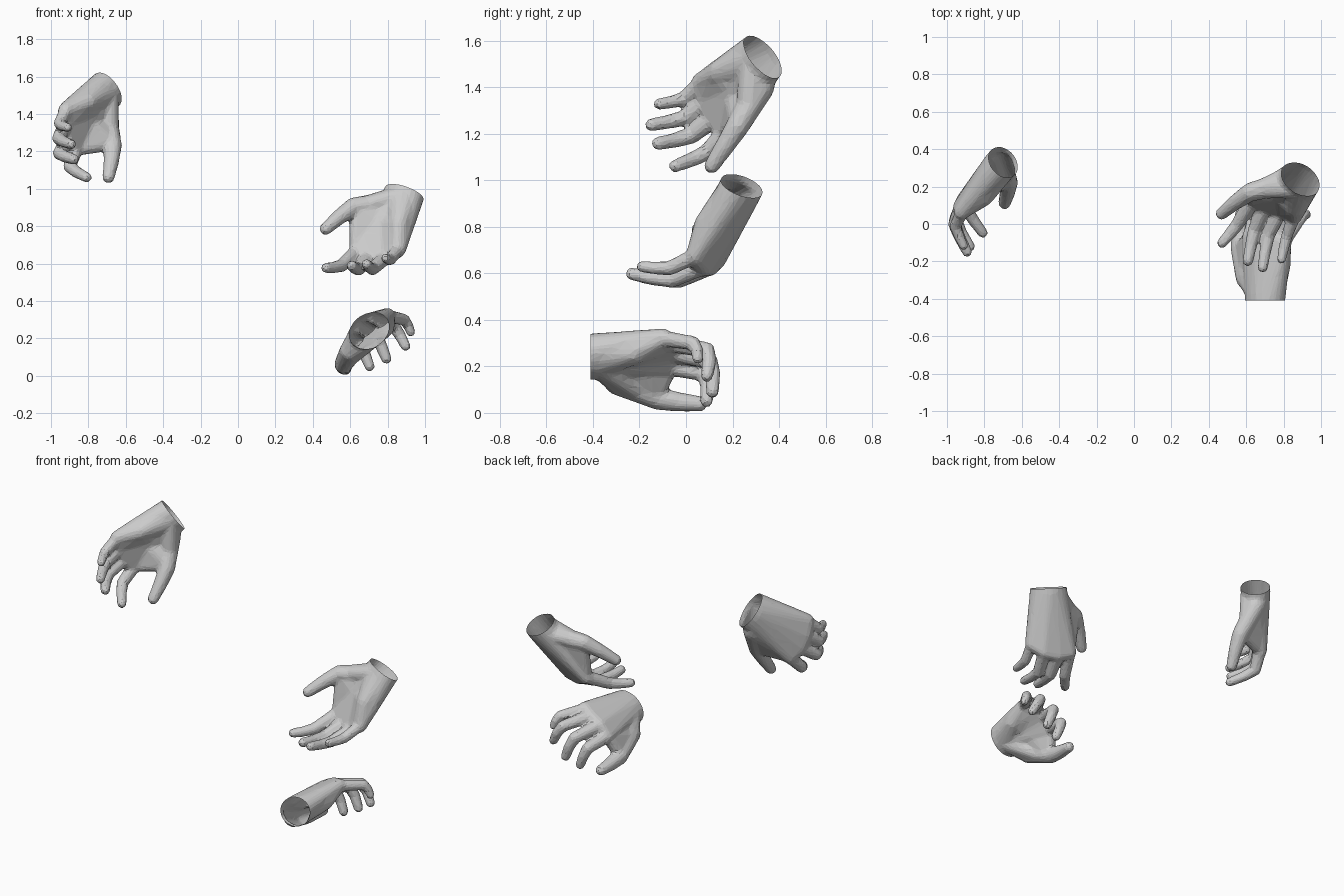
import bpy, bmesh, math
from mathutils import Vector as V

if "Cube" in bpy.data.objects:
    bpy.data.objects.remove(bpy.data.objects["Cube"])

GOLD = math.pi * (3 - math.sqrt(5))


def ball(c, r, n=48):
    """Points spread over a sphere."""
    pts = []
    for i in range(n):
        z = 1 - 2 * (i + 0.5) / n
        s = math.sqrt(1 - z * z)
        pts.append(c + r * V((s * math.cos(GOLD * i), s * math.sin(GOLD * i), z)))
    return pts


def add_hull(target, pts):
    """Append the convex hull of some points to the target bmesh."""
    bm = bmesh.new()
    for p in pts:
        bm.verts.new(p)
    bmesh.ops.convex_hull(bm, input=bm.verts[:])
    bmesh.ops.delete(bm, geom=[v for v in bm.verts if not v.link_faces], context='VERTS')
    bmesh.ops.recalc_face_normals(bm, faces=bm.faces[:])
    me = bpy.data.meshes.new("hull")
    bm.to_mesh(me)
    bm.free()
    target.from_mesh(me)
    bpy.data.meshes.remove(me)


def add_digit(bm, root, joint, tip, r0, r1):
    """Tapered, bent finger through root, middle joint and tip."""
    tip = tip - (tip - joint).normalized() * r1 * 0.6
    bend = joint - (root + tip) / 2
    last = joint.lerp(tip, 0.5) + bend * 0.12
    path = [root, joint, last, tip]
    radii = [r0, r0 * 0.6 + r1 * 0.4, r0 * 0.3 + r1 * 0.7, r1]
    for i in range(3):
        add_hull(bm, ball(path[i], radii[i]) + ball(path[i + 1], radii[i + 1]))


def make_hand(name, wrist, thumb, fingers, cut=None):
    wrist = V(wrist)
    thumb = [V(p) for p in thumb]
    fingers = [[V(p) for p in f] for f in fingers]
    roots = [f[0] for f in fingers]
    axis = V(cut) if cut else (sum(roots, V()) / 4 - wrist).normalized()
    across = roots[3] - roots[0]
    across = (across - axis * across.dot(axis)).normalized()
    normal = axis.cross(across)
    if normal.dot(fingers[1][2] - roots[1]) < 0:
        normal = -normal  # towards the palm side
    bm = bmesh.new()

    # wrist stub, cut open further down
    ring = []
    for off in (-0.04, 0.03):
        for i in range(20):
            a = math.tau * i / 20
            ring.append(wrist + axis * off + across * 0.11 * math.cos(a)
                        + normal * 0.092 * math.sin(a))

    # palm wedges between neighbouring knuckles
    for a, b in zip(roots, roots[1:]):
        add_hull(bm, ring + ball(a, 0.044) + ball(b, 0.044))

    # heel of the palm below the little finger
    heel = wrist.lerp(roots[3], 0.6) + normal * 0.035 + across * 0.005
    add_hull(bm, ring[20:] + ball(heel, 0.055) + ball(roots[3], 0.042))
    add_hull(bm, ball(heel, 0.05) + ball(roots[3], 0.04) + ball(roots[2], 0.04)
             + ball(wrist.lerp(roots[1], 0.5) + normal * 0.02, 0.05))

    # thumb muscle and web
    base, joint, tip = thumb
    add_hull(bm, ring[20:] + ball(base, 0.06) + ball(base.lerp(joint, 0.5), 0.055))
    add_hull(bm, ball(base, 0.055) + ball(base.lerp(joint, 0.9), 0.042) + ball(roots[0], 0.036)
             + ball(wrist.lerp(roots[1], 0.6), 0.045))
    add_digit(bm, base, joint, tip, 0.062, 0.034)

    # four fingers
    for f, r in zip(fingers, (0.041, 0.042, 0.040, 0.036)):
        add_digit(bm, *f, r, r * 0.7)

    me = bpy.data.meshes.new(name)
    bm.to_mesh(me)
    bm.free()
    ob = bpy.data.objects.new(name, me)
    bpy.context.collection.objects.link(ob)

    # fuse, soften, then reduce to a low-poly skin
    m = ob.modifiers.new("fuse", 'REMESH')
    m.mode = 'VOXEL'
    m.voxel_size = 0.009
    m = ob.modifiers.new("soften", 'SMOOTH')
    m.factor, m.iterations = 0.5, 8
    m = ob.modifiers.new("reduce", 'DECIMATE')
    m.ratio = 0.09
    dg = bpy.context.evaluated_depsgraph_get()
    skin = bpy.data.meshes.new_from_object(ob.evaluated_get(dg))
    ob.modifiers.clear()
    ob.data = skin
    skin.name = name

    # open wrist
    bm = bmesh.new()
    bm.from_mesh(skin)
    bmesh.ops.bisect_plane(bm, geom=bm.verts[:] + bm.edges[:] + bm.faces[:],
                           plane_co=wrist, plane_no=-axis, clear_outer=True)
    for f in bm.faces:
        f.smooth = False
    bm.to_mesh(skin)
    bm.free()


# each digit: root, middle joint, tip; fingers run from index to little finger
make_hand("raised_left_hand", (-.70, .33, 1.53),
          [(-.71, .32, 1.40), (-.67, .22, 1.23), (-.695, .10, 1.045)],
          [[(-.87, .17, 1.21), (-.90, .09, 1.12), (-.80, -.06, 1.055)],
           [(-.91, .12, 1.265), (-.955, .02, 1.19), (-.87, -.135, 1.155)],
           [(-.925, .09, 1.34), (-.96, .0, 1.27), (-.885, -.165, 1.235)],
           [(-.92, .065, 1.42), (-.955, -.01, 1.35), (-.905, -.13, 1.325)]])

make_hand("open_right_hand", (.89, .24, .975),
          [(.77, .21, .92), (.62, .17, .905), (.455, .045, .775)],
          [[(.63, .13, .66), (.555, .0, .59), (.46, -.115, .575)],
           [(.70, .10, .63), (.645, -.03, .572), (.605, -.215, .59)],
           [(.785, .075, .63), (.72, -.06, .572), (.685, -.25, .60)],
           [(.855, .04, .675), (.815, -.07, .622), (.785, -.205, .63)]])

make_hand("resting_right_hand", (.70, -.41, .24),
          [(.605, -.29, .135), (.565, -.12, .062), (.575, .08, .036)],
          [[(.62, -.07, .20), (.655, .08, .17), (.71, .09, .035)],
           [(.67, -.06, .26), (.735, .10, .225), (.80, .115, .075)],
           [(.74, -.07, .30), (.83, .09, .27), (.905, .09, .145)],
           [(.80, -.10, .32), (.89, .03, .30), (.93, .055, .22)]], cut=(0, 1, 0))
